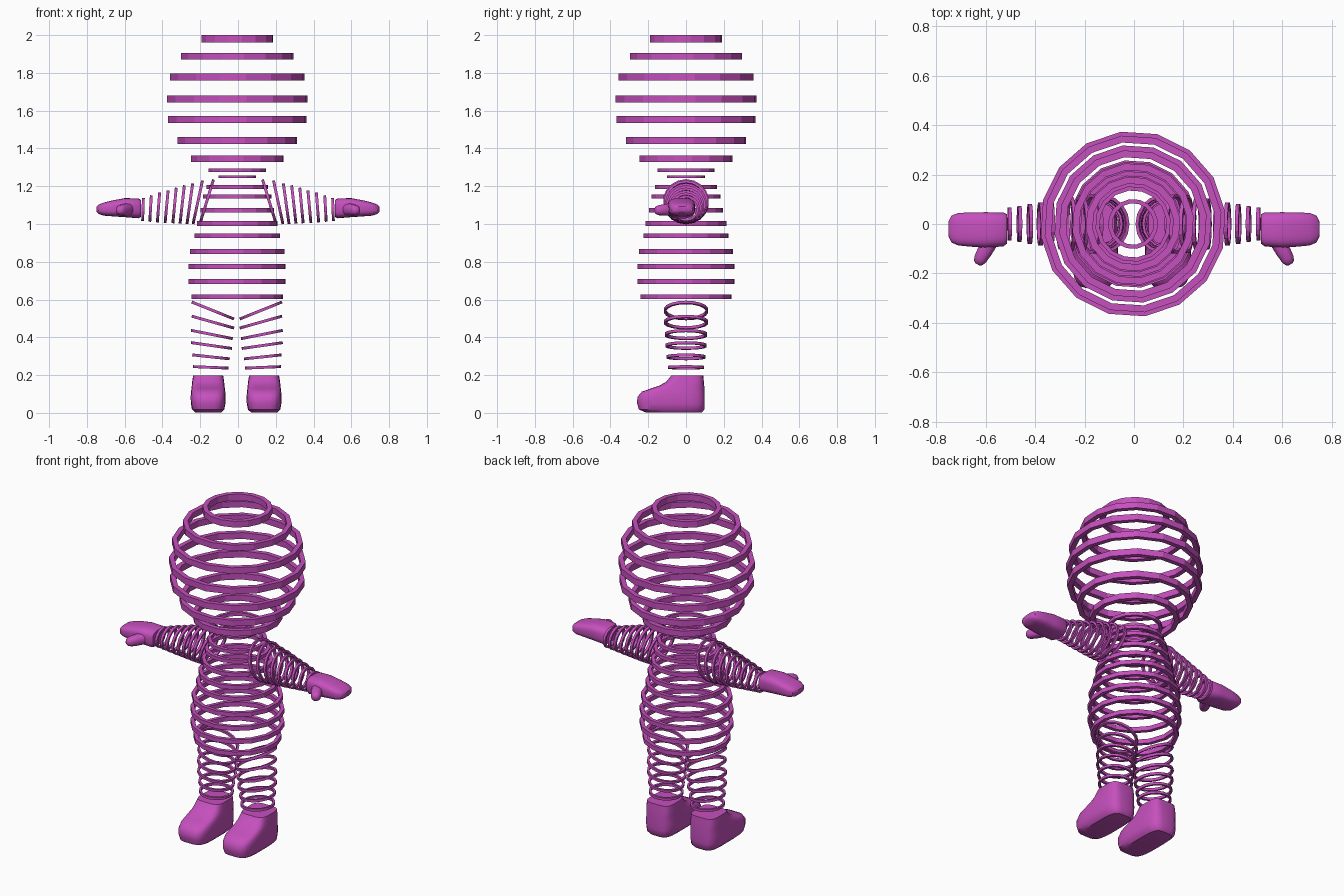
import bpy, bmesh, math
from mathutils import Vector

if "Cube" in bpy.data.objects:
    bpy.data.objects.remove(bpy.data.objects["Cube"])

mat = bpy.data.materials.new("magenta")
mat.diffuse_color = (0.56, 0.08, 0.51, 1)
mat.use_nodes = True
mat.node_tree.nodes["Principled BSDF"].inputs["Base Color"].default_value = mat.diffuse_color


def finish(name, bm, smooth=False):
    bmesh.ops.recalc_face_normals(bm, faces=bm.faces[:])
    me = bpy.data.meshes.new(name)
    bm.to_mesh(me)
    bm.free()
    ob = bpy.data.objects.new(name, me)
    me.materials.append(mat)
    bpy.context.collection.objects.link(ob)
    if smooth:
        bpy.ops.object.select_all(action='DESELECT')
        ob.select_set(True)
        bpy.context.view_layer.objects.active = ob
        bpy.ops.object.shade_smooth_by_angle(angle=math.radians(40))
    return ob


def hoop(bm, c, u, v, height, thick, n, phase=0.0):
    """Closed band with a rectangular section; u and v are its outer radii."""
    c, u, v = Vector(c), Vector(u), Vector(v)
    w = u.cross(v).normalized() * height / 2
    rows = []
    for i in range(n):
        a = phase + math.tau * i / n
        d = u * math.cos(a) + v * math.sin(a)
        e = d * (1 - thick / d.length)
        rows.append([bm.verts.new(c + p) for p in (d + w, e + w, e - w, d - w)])
    for i in range(n):
        a, b = rows[i], rows[(i + 1) % n]
        for j in range(4):
            k = (j + 1) % 4
            bm.faces.new((a[j], b[j], b[k], a[k]))


def loft(bm, sections, n=24, power=0.5):
    """Skin through rounded-rectangle sections (centre, u, v), capped."""
    rows = []
    for c, u, v in sections:
        row = []
        for i in range(n):
            a = math.tau * (i + 0.5) / n
            cs, sn = math.cos(a), math.sin(a)
            cs = math.copysign(abs(cs) ** power, cs)
            sn = math.copysign(abs(sn) ** power, sn)
            row.append(bm.verts.new(Vector(c) + Vector(u) * cs + Vector(v) * sn))
        rows.append(row)
    for a, b in zip(rows, rows[1:]):
        for i in range(n):
            k = (i + 1) % n
            bm.faces.new((a[i], a[k], b[k], b[i]))
    bm.faces.new(rows[0])
    bm.faces.new(rows[-1])


def round_hoops(name, rows, thick):
    bm = bmesh.new()
    for z, r, h in rows:
        hoop(bm, (-0.004, 0, z), (r, 0, 0), (0, r, 0), h, thick, 16, math.radians(7.5))
    finish(name, bm)


# Head and torso: (z, radius, height)
round_hoops("head_hoops", [
    (1.981, .192, .038), (1.888, .300, .036), (1.778, .360, .037), (1.662, .376, .038),
    (1.553, .370, .038), (1.442, .320, .037), (1.346, .247, .035)], 0.028)
round_hoops("neck_hoops", [(1.285, .153, .020), (1.25, .101, .015)], 0.017)
round_hoops("torso_hoops", [
    (1.196, .165, .020), (1.145, .183, .021), (1.072, .197, .024), (1.003, .215, .025),
    (.938, .227, .025), (.855, .252, .026), (.775, .259, .026), (.695, .259, .026),
    (.615, .243, .026)], 0.022)

# Limb hoops as seen from the front: (x1, z1, x2, z2, depth radius)
ARM = [(.130, 1.235, .202, 1.0, .122), (.188, 1.23, .238, 1.0, .118),
       (.240, 1.215, .270, 1.0, .110), (.284, 1.205, .307, 1.002, .104),
       (.327, 1.192, .345, 1.004, .096), (.370, 1.178, .386, 1.006, .089),
       (.415, 1.166, .427, 1.009, .082), (.459, 1.152, .467, 1.012, .074),
       (.501, 1.137, .505, 1.015, .067)]
LEG = [(.239, .587, .015, .497, .119), (.239, .512, .015, .449, .117),
       (.243, .437, .022, .393, .113), (.243, .372, .026, .341, .110),
       (.236, .307, .038, .286, .104), (.233, .245, .044, .237, .098)]

# Hand sections: x, y range, z range
HAND = [(.514, -.080, .040, 1.037, 1.128), (.528, -.091, .047, 1.030, 1.136),
        (.60, -.096, .048, 1.036, 1.137), (.66, -.092, .047, 1.040, 1.126),
        (.71, -.087, .045, 1.044, 1.114), (.738, -.075, .034, 1.053, 1.103),
        (.75, -.050, .010, 1.066, 1.092)]
# Foot sections: z, y range, half width
FOOT = [(.003, -.215, .085, .070), (.018, -.250, .098, .086), (.05, -.260, .100, .092),
        (.085, -.258, .100, .093), (.112, -.235, .099, .091), (.128, -.190, .098, .089),
        (.145, -.140, .097, .087), (.165, -.105, .095, .085), (.198, -.078, .092, .080)]

for side, s in (("right", 1), ("left", -1)):
    for part, rows, x0 in (("arm", ARM, 0), ("leg", LEG, -.006)):
        bm = bmesh.new()
        for x1, z1, x2, z2, ry in rows:
            hoop(bm, (x0 + s * (x1 + x2) / 2, 0, (z1 + z2) / 2),
                 (s * (x1 - x2) / 2, 0, (z1 - z2) / 2), (0, ry, 0), .015, .013, 18)
        finish(f"{side}_{part}_hoops", bm)

    bm = bmesh.new()
    loft(bm, [((s * x, (a + b) / 2, (c + d) / 2), (0, (b - a) / 2, 0), (0, 0, (d - c) / 2))
              for x, a, b, c, d in HAND], power=0.62)
    finish(f"{side}_hand", bm, True)

    # Thumb reaches forward and outward from the palm
    p, q = Vector((s * .575, -.06, 1.078)), Vector((s * .633, -.163, 1.072))
    across = (q - p).cross(Vector((0, 0, 1))).normalized()
    bm = bmesh.new()
    loft(bm, [(p.lerp(q, t), across * r, (0, 0, r)) for t, r in
              ((0, .034), (.5, .031), (.8, .027), (.94, .020), (1, .010))], 14, 0.85)
    finish(f"{side}_thumb", bm, True)

    bm = bmesh.new()
    loft(bm, [((-.010 + s * .148, (a + b) / 2, z), (w, 0, 0), (0, (b - a) / 2, 0))
              for z, a, b, w in FOOT], power=0.5)
    finish(f"{side}_foot", bm, True)
